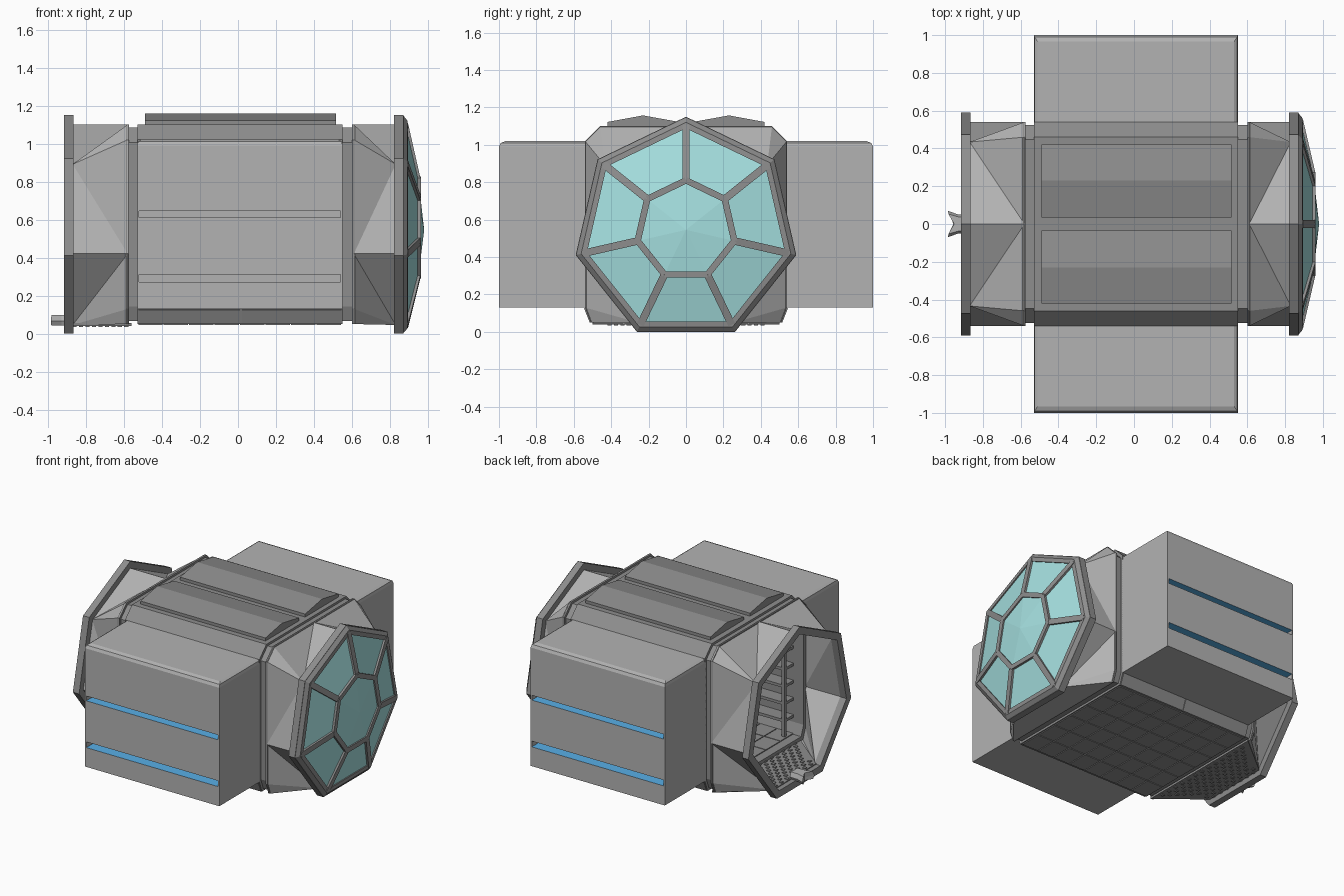
import bpy, bmesh, math
from mathutils import Vector, Matrix

if "Cube" in bpy.data.objects:
    bpy.data.objects.remove(bpy.data.objects["Cube"])


def material(name, rgb):
    m = bpy.data.materials.new(name)
    m.diffuse_color = (*rgb, 1)
    m.use_nodes = True
    m.node_tree.nodes["Principled BSDF"].inputs["Base Color"].default_value = m.diffuse_color
    return m


LIGHT = material("light grey", (0.45, 0.45, 0.45))
MID = material("mid grey", (0.27, 0.27, 0.27))
GLASS = material("pale cyan glass", (0.38, 0.75, 0.75))
BLUE = material("blue strip", (0.10, 0.43, 0.80))
CZ = 0.545                                   # height of the long axis


def finish(name, bm, *mats):
    bmesh.ops.recalc_face_normals(bm, faces=bm.faces[:])
    me = bpy.data.meshes.new(name)
    bm.to_mesh(me)
    bm.free()
    ob = bpy.data.objects.new(name, me)
    bpy.context.collection.objects.link(ob)
    for m in mats:
        me.materials.append(m)
    return ob


def box(bm, x0, x1, y0, y1, z0, z1):
    mat = Matrix.Translation(((x0 + x1) / 2, (y0 + y1) / 2, (z0 + z1) / 2)) @ \
        Matrix.Diagonal((abs(x1 - x0), abs(y1 - y0), abs(z1 - z0), 1))
    bmesh.ops.create_cube(bm, size=1, matrix=mat)


def loop(bm, pts, x):
    return [bm.verts.new((x, y, z)) for y, z in pts]


def bridge(bm, a, b):
    n = len(a)
    for i in range(n):
        bm.faces.new((a[i], a[(i + 1) % n], b[(i + 1) % n], b[i]))


def prism(bm, pts, x0, x1):
    a, b = loop(bm, pts, x0), loop(bm, pts, x1)
    bridge(bm, a, b)
    bm.faces.new(a)
    bm.faces.new(b)


def tube(bm, outer, inner, x0, x1):
    loops = [loop(bm, outer, x0), loop(bm, outer, x1), loop(bm, inner, x1), loop(bm, inner, x0)]
    for i in range(4):
        bridge(bm, loops[i], loops[(i + 1) % 4])


def hept(r):
    return [(r * math.sin(k * math.tau / 7), CZ + r * math.cos(k * math.tau / 7)) for k in range(7)]


def scaled(pts, s):
    return [(y * s, 0.575 + (z - 0.575) * s) for y, z in pts]


def bar(bm, p, q, width, depth):
    """Square bar from p to q, its depth roughly along x."""
    p, q = Vector(p), Vector(q)
    d = (q - p).normalized()
    side = d.cross(Vector((1, 0, 0))).normalized()
    rot = Matrix((d, side, d.cross(side))).transposed().to_4x4()
    bmesh.ops.create_cube(bm, size=1, matrix=Matrix.Translation((p + q) / 2) @ rot @
                          Matrix.Diagonal(((q - p).length, width, depth, 1)))


# Chamfered cross-section of the hull
half = [(0.46, 1.1), (0.54, 1.02), (0.54, 0.13), (0.51, 0.05)]
section = half + [(-y, z) for y, z in reversed(half)]

# Main hull: open tube with recessed necks and collars at both ends
bm = bmesh.new()
tube(bm, section, scaled(section, 0.94), -0.53, 0.55)
for x0, x1 in ((-0.58, -0.53), (0.55, 0.605)):
    tube(bm, scaled(section, 0.97), scaled(section, 0.94), x0, x1)
for x0, x1 in ((-0.59, -0.575), (0.60, 0.615)):
    tube(bm, scaled(section, 0.998), scaled(section, 0.94), x0, x1)
finish("hull", bm, MID)

# Faceted transitions from the hull section to the seven-sided rings
for name, xo, xh in (("rear_transition", -0.58, -0.87), ("nose_transition", 0.61, 0.83)):
    bm = bmesh.new()
    for s in (1, -1):
        O = [bm.verts.new((xo, s * y, z)) for y, z in
             [(0, 1.1), (0.46, 1.1), (0.54, 1.02), (0.54, 0.42), (0.54, 0.13), (0.51, 0.05), (0, 0.05)]]
        H = [bm.verts.new((xh, s * y, z)) for y, z in hept(0.555)[:4] + [(0, 0.045)]]
        for f in ((H[0], O[0], H[1]), (O[0], O[1], H[1]), (O[1], O[2], H[1]), (O[2], O[3], H[1]),
                  (H[1], O[3], H[2]), (H[2], O[3], H[3]), (O[3], O[4], H[3]), (O[4], O[5], H[3]),
                  (O[5], O[6], H[4], H[3])):
            bm.faces.new(f)
    bmesh.ops.remove_doubles(bm, verts=bm.verts[:], dist=0.0005)
    finish(name, bm, LIGHT)

# Seven-sided end rings
for name, x0, x1, ri in (("rear_ring", -0.915, -0.865, 0.55), ("nose_ring", 0.82, 0.87, 0.54)):
    bm = bmesh.new()
    tube(bm, hept(0.605), hept(ri), x0, x1)
    finish(name, bm, MID)

# Nose window: glass dome
bm = bmesh.new()
a, b = loop(bm, hept(0.57), 0.88), loop(bm, hept(0.265), 0.95)
bridge(bm, a, b)
tip = bm.verts.new((0.98, 0, CZ))
for i in range(7):
    bm.faces.new((b[i], b[(i + 1) % 7], tip))
finish("nose_glass", bm, GLASS)

# Nose window: bars and bevelled rim
bm = bmesh.new()
big, small = hept(0.56), hept(0.265)
for i in range(7):
    j = (i + 1) % 7
    bar(bm, (0.885, *big[i]), (0.952, *small[i]), 0.04, 0.02)
    bar(bm, (0.953, *small[i]), (0.953, *small[j]), 0.034, 0.018)
loops = [loop(bm, hept(0.605), 0.868), loop(bm, hept(0.575), 0.892),
         loop(bm, hept(0.543), 0.895), loop(bm, hept(0.543), 0.868)]
for i in range(4):
    bridge(bm, loops[i], loops[(i + 1) % 4])
finish("nose_window_frame", bm, MID)

# Side pods with two deep slots whose ledges are blue
X0, X1 = -0.53, 0.55
slots = ((0.27, 0.312), (0.61, 0.645))
for side, s in (("front", -1), ("back", 1)):
    bm = bmesh.new()
    pts = [(0.53, 0.13), (1.0, 0.13)]
    for lo, hi in slots:
        pts += [(1.0, lo), (0.9, lo), (0.9, hi), (1.0, hi)]
    pts += [(1.0, 0.99), (0.53, 0.99)]
    prism(bm, [(s * y, z) for y, z in pts], X0, X1)
    # bevelled top
    rings = [[bm.verts.new((x, s * y, z)) for x, y in ((X0 + i, 0.53), (X1 - i, 0.53), (X1 - i, 1 - o), (X0 + i, 1 - o))]
             for i, o, z in ((0, 0, 0.99), (0.004, 0.01, 1.01), (0.02, 0.035, 1.02))]
    bridge(bm, rings[0], rings[1])
    bridge(bm, rings[1], rings[2])
    bm.faces.new(rings[2])
    bm.normal_update()
    for f in bm.faces:
        c = f.calc_center_median()
        if abs(f.normal.z) > 0.9 and any(lo - 0.01 < c.z < hi + 0.01 for lo, hi in slots):
            f.material_index = 1
    # thin plates closing the slot ends
    for lo, hi in slots:
        for x in (X0, X1 - 0.01):
            box(bm, x, x + 0.01, s * 0.9, s * 1.0, lo, hi)
    finish(side + "_pod", bm, LIGHT, BLUE)

    # Ridged roof panel
    bm = bmesh.new()
    prism(bm, [(s * y, z) for y, z in
               [(0.035, 1.09), (0.035, 1.122), (0.23, 1.157), (0.42, 1.122), (0.42, 1.09)]], -0.49, 0.515)
    finish(side + "_roof_panel", bm, MID)

    # Lower sill plates
    bm = bmesh.new()
    for x0, x1 in ((-0.525, 0.01), (0.02, 0.545)):
        prism(bm, [(s * y, z) for y, z in [(0.50, 0.05), (0.515, 0.05), (0.545, 0.125), (0.53, 0.13)]], x0, x1)
    finish(side + "_sill", bm, MID)

    # Interior storage rack
    bm = bmesh.new()
    for i in range(5):
        x = -0.5 + i * 0.25
        box(bm, x - 0.012, x + 0.012, s * 0.40, s * 0.425, 0.08, 1.03)
    for i in range(7):
        z = 0.2 + i * 0.125
        box(bm, -0.51, 0.51, s * 0.405, s * 0.507, z - 0.01, z + 0.01)
    finish(side + "_rack", bm, MID)

# Floor tiles, seen above and below
bm = bmesh.new()
for i in range(8):
    for j in range(6):
        x, y = -0.525 + i * 0.134, -0.5 + j * 0.167
        box(bm, x, x + 0.128, y + 0.003, y + 0.164, 0.044, 0.088)
finish("floor_tiles", bm, MID)

# Rear tread floor
bm = bmesh.new()
ends = []
for z in (0.04, 0.056):
    ends.append([bm.verts.new((x, y, z)) for x, y in
                 ((-0.56, -0.5), (-0.56, 0.5), (-0.88, 0.24), (-0.88, -0.24))])
    bm.faces.new(ends[-1])
bridge(bm, *ends)
for i in range(9):
    x = -0.86 + i * 0.034
    w = 0.21 + 0.26 * i / 9
    n = int(w / 0.034)
    for j in range(-n, n + 1):
        if (i + j) % 2 == 0:
            box(bm, x - 0.011, x + 0.011, j * 0.034 - 0.011, j * 0.034 + 0.011, 0.035, 0.062)
finish("rear_tread_floor", bm, MID)

# Rear coupling hook
bm = bmesh.new()
ends = []
for z, k in ((0.042, 0.8), (0.065, 1.0), (0.098, 0.75)):
    ends.append([bm.verts.new((-0.87 + (x + 0.87) * (0.9 + 0.1 * k), y * k, z)) for x, y in
                 ((-0.87, -0.05), (-0.87, 0.05), (-0.93, 0.05), (-0.985, 0.07), (-0.955, 0.0),
                  (-0.985, -0.07), (-0.93, -0.05))])
bridge(bm, ends[0], ends[1])
bridge(bm, ends[1], ends[2])
bm.faces.new(ends[0])
bm.faces.new(ends[2])
finish("rear_coupling", bm, LIGHT)
